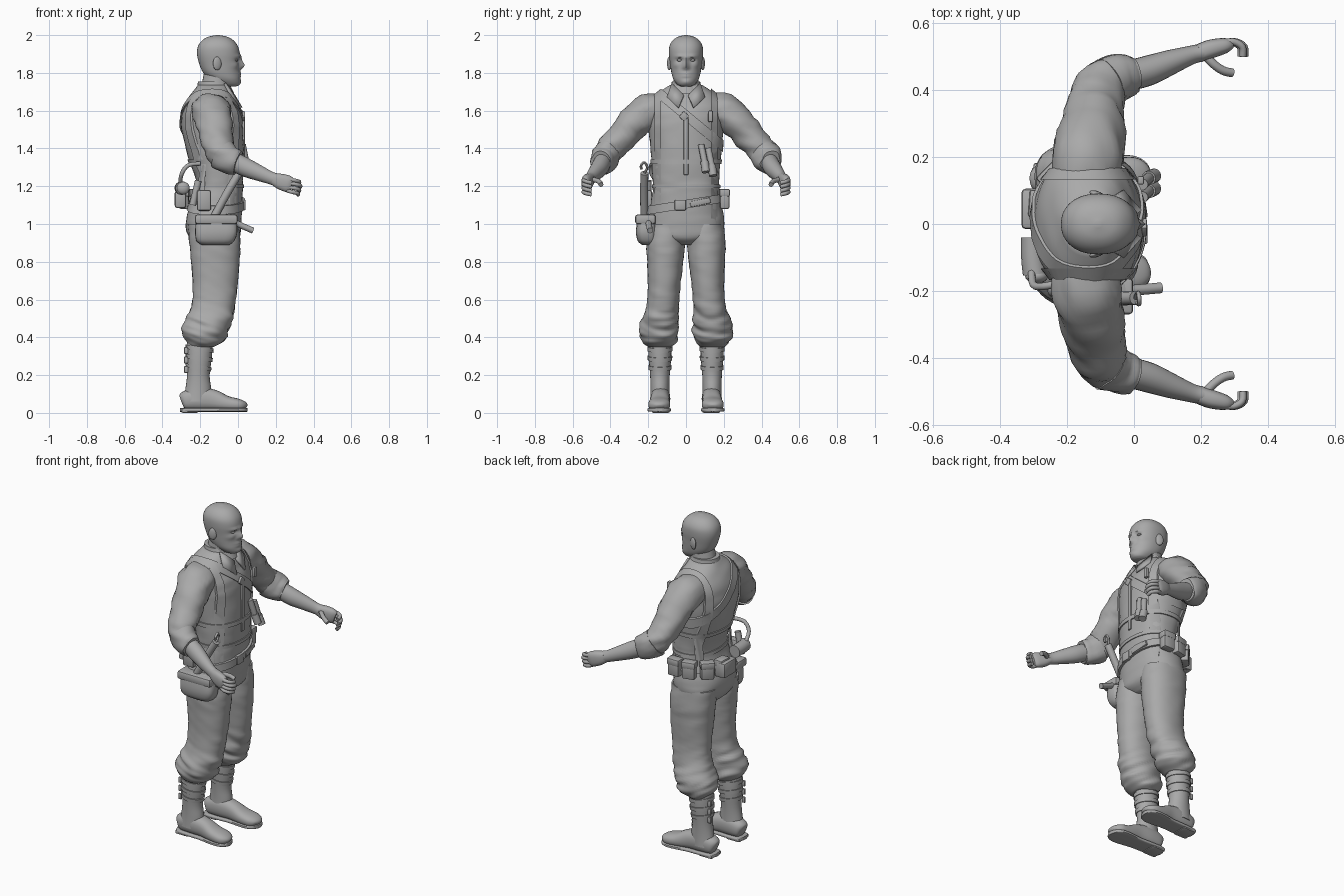
import bpy
import bmesh
import math
from mathutils import Vector, Matrix, noise
from mathutils.bvhtree import BVHTree

if "Cube" in bpy.data.objects:
    bpy.data.objects.remove(bpy.data.objects["Cube"], do_unlink=True)

GREY = (0.4, 0.4, 0.4, 1.0)
grey = bpy.data.materials.new("plain_grey")
grey.use_nodes = True
grey.diffuse_color = GREY
grey.node_tree.nodes["Principled BSDF"].inputs["Base Color"].default_value = GREY


def finish(name, bm, angle=45):
    """Turn a bmesh into a smooth shaded grey object."""
    bmesh.ops.recalc_face_normals(bm, faces=bm.faces)
    mesh = bpy.data.meshes.new(name)
    bm.to_mesh(mesh)
    bm.free()
    mesh.materials.append(grey)
    obj = bpy.data.objects.new(name, mesh)
    bpy.context.collection.objects.link(obj)
    bpy.ops.object.select_all(action="DESELECT")
    obj.select_set(True)
    bpy.context.view_layer.objects.active = obj
    bpy.ops.object.shade_smooth_by_angle(angle=math.radians(angle))
    return obj


def spline(rows, steps):
    """Catmull-Rom interpolation of rows of numbers."""
    out = []
    for i in range(len(rows) - 1):
        quad = [rows[max(i - 1, 0)], rows[i], rows[i + 1], rows[min(i + 2, len(rows) - 1)]]
        for k in range(steps):
            t = k / steps
            out.append([b + 0.5 * t * (c - a + t * (2 * a - 5 * b + 4 * c - d + t * (3 * (b - c) + d - a)))
                        for a, b, c, d in zip(*quad)])
    out.append(list(rows[-1]))
    return out


def loft(name, rows, upright=False, seg=24, steps=4, power=2.0, fold=None, sculpt=None):
    """Skin superellipse rings given as (x, y, z, half width, half depth)."""
    rings = spline(rows, steps)
    centres = [Vector(r[:3]) for r in rings]
    bm = bmesh.new()
    loops = []
    for i, (c, r) in enumerate(zip(centres, rings)):
        u, v = Vector((1, 0, 0)), Vector((0, 1, 0))
        if not upright:
            t = (centres[min(i + 1, len(rings) - 1)] - centres[max(i - 1, 0)]).normalized()
            u = t.cross(Vector((0, 0, 1))).normalized()
            v = u.cross(t)
        loop = []
        for k in range(seg):
            a = math.tau * k / seg
            cu, cv = math.cos(a), math.sin(a)
            p = c + u * r[3] * math.copysign(abs(cu) ** (2 / power), cu)
            p += v * r[4] * math.copysign(abs(cv) ** (2 / power), cv)
            if fold:
                p += (p - c).normalized() * fold(p)
            if sculpt:
                p = sculpt(p)
            loop.append(bm.verts.new(p))
        loops.append(loop)
    for low, high in zip(loops, loops[1:]):
        for k in range(seg):
            n = (k + 1) % seg
            bm.faces.new((low[k], low[n], high[n], high[k]))
    bm.faces.new(loops[0])
    bm.faces.new(loops[-1])
    return finish(name, bm)


def tube(name, points, radius, seg=12, steps=4):
    return loft(name, [(*p, radius, radius) for p in points], seg=seg, steps=steps)


def box(name, centre, size, turn=0.0, tilt=0.0, bevel=0.01):
    bm = bmesh.new()
    bmesh.ops.create_cube(bm, size=1)
    bmesh.ops.scale(bm, vec=size, verts=bm.verts)
    bmesh.ops.bevel(bm, geom=bm.edges[:], offset=bevel, segments=2, affect="EDGES", profile=0.5)
    spin = Matrix.Rotation(turn, 4, "Z") @ Matrix.Rotation(tilt, 4, "X")
    bm.transform(Matrix.Translation(centre) @ spin)
    return finish(name, bm, 35)


def ball(name, centre, size, turn=0.0):
    bm = bmesh.new()
    bmesh.ops.create_uvsphere(bm, u_segments=20, v_segments=12, radius=1)
    bm.transform(Matrix.Translation(centre) @ Matrix.Rotation(turn, 4, "Z") @ Matrix.Diagonal((*size, 1)))
    return finish(name, bm)


def strap(name, body, centre, normal, width, thick=0.008, seg=64):
    """A band hugging the body where a tilted plane cuts it."""
    tree = BVHTree.FromPolygons([v.co for v in body.data.vertices], [p.vertices for p in body.data.polygons])
    n, c = Vector(normal).normalized(), Vector(centre)
    u = n.orthogonal().normalized()
    v = n.cross(u)
    bm = bmesh.new()
    loops = []
    for k in range(seg):
        a = math.tau * k / seg
        d = u * math.cos(a) + v * math.sin(a)
        loop = []
        for side, lift in ((-1, -0.01), (-1, thick), (1, thick), (1, -0.01)):
            o = c + n * side * width / 2
            hit = tree.ray_cast(o + d, -d)[0] or o
            loop.append(bm.verts.new(hit + d * lift))
        loops.append(loop)
    for k in range(seg):
        a, b = loops[k], loops[(k + 1) % seg]
        for j in range(4):
            bm.faces.new((a[j], a[(j + 1) % 4], b[(j + 1) % 4], b[j]))
    return finish(name, bm, 40)


def wrinkle(size):
    """Cloth creases running round a limb."""
    return lambda p: size * noise.noise(Vector((p.x * 9, p.y * 9, p.z * 28)))


def cuff_wrinkle(p):
    near = math.exp(-((p.z - 0.44) / 0.1) ** 2)
    return (0.004 + 0.014 * near) * noise.noise(Vector((p.x * 9, p.y * 9 + 3, p.z * 30 + p.x * 12)))


# Torso with the seat of the trousers
torso = loft("torso", [(x, 0, z, a, b) for x, z, a, b in (
    (-.125, .89, .09, .08), (-.125, .93, .135, .175), (-.13, 1.0, .147, .203), (-.12, 1.08, .14, .193),
    (-.1, 1.18, .125, .176), (-.1, 1.25, .127, .176), (-.118, 1.36, .148, .185), (-.135, 1.5, .163, .198),
    (-.14, 1.58, .158, .203), (-.143, 1.64, .136, .195), (-.14, 1.69, .108, .155), (-.13, 1.735, .08, .085))],
    upright=True, seg=48, power=2.3, fold=wrinkle(.005))

# Vest edges, harness straps and belt
strap("vest_hem", torso, (-.1, 0, 1.2), (0, 0, 1), .02, .006)
strap("chest_band", torso, (-.11, 0, 1.33), (0, 0, 1), .025, .007)
strap("cross_strap", torso, (-.13, .03, 1.55), (0, .62, .75), .05, .009)
strap("belt", torso, (-.11, 0, 1.105), (0, -.16, 1), .045, .014)
for s in (-1, 1):
    strap("vest_shoulder_edge", torso, (-.135, s * .15, 1.5), (0, 1, 0), .035, .012)
box("belt_buckle", (.03, -.03, 1.1), (.02, .06, .055), bevel=.005)
box("belt_tongue", (.025, .075, 1.115), (.016, .11, .03), turn=.15, tilt=.2, bevel=.004)
box("vest_placket", (.03, 0, 1.41), (.012, .025, .3), bevel=.003)

# Neck, shirt collar
loft("neck", [(-.135, 0, 1.64, .085, .085), (-.12, 0, 1.72, .077, .07), (-.1, 0, 1.8, .08, .066)], upright=True)
loft("shirt_collar", [(-.125, 0, 1.69, .105, .1), (-.128, 0, 1.73, .088, .08), (-.132, 0, 1.755, .08, .075)],
     upright=True, steps=2)
for s in (-1, 1):
    bm = bmesh.new()
    corners = ((-.07, .075, 1.745), (-.02, .012, 1.68), (.018, .04, 1.615), (-.035, .1, 1.67))
    bm.faces.new([bm.verts.new((x, s * y, z)) for x, y, z in corners])
    flap = finish("collar_flap", bm)
    solid = flap.modifiers.new("thickness", "SOLIDIFY")
    solid.thickness, solid.offset = .012, 0

# Head, with the face raised and hollowed by soft bumps (y, z, spread y, spread z, push)
FACE = [(0, 1.838, .013, .02, .026), (0, 1.868, .01, .025, .012), (0, 1.797, .028, .007, .006),
        (0, 1.782, .025, .006, .005), (0, 1.752, .026, .014, .008), (0, 1.79, .05, .03, .006)]
for s in (-1, 1):
    FACE += [(s * .033, 1.887, .024, .008, .008), (s * .034, 1.867, .017, .009, -.012),
             (s * .014, 1.828, .008, .008, .006), (s * .055, 1.84, .018, .014, .006)]


def face(p):
    front = min(max((p.x + .08) / .05, 0), 1)
    push = sum(h * math.exp(-((p.y - y) / sy) ** 2 - ((p.z - z) / sz) ** 2) for y, z, sy, sz, h in FACE)
    return p + Vector((front * push, 0, 0))


loft("head", [(x, 0, z, a, b) for x, z, a, b in (
    (-.04, 1.728, .03, .025), (-.05, 1.738, .055, .045), (-.07, 1.765, .078, .066), (-.09, 1.8, .094, .077),
    (-.1, 1.85, .106, .084), (-.104, 1.9, .113, .09), (-.106, 1.94, .106, .088), (-.107, 1.97, .085, .072),
    (-.107, 1.99, .054, .045), (-.107, 2.0, .008, .008))], upright=True, seg=64, steps=6, power=2.2, sculpt=face)
for s in (-1, 1):
    ball("ear", (-.11, s * .088, 1.85), (.024, .01, .036), turn=-s * .35)
    ball("eye", (-.011, s * .034, 1.867), (.012, .014, .007))

for s in (-1, 1):
    # Sleeve, rolled cuff and forearm
    loft("sleeve", [(x, s * y, z, a, b) for x, y, z, a, b in (
        (-.15, .11, 1.61, .09, .085), (-.14, .2, 1.595, .106, .097), (-.125, .28, 1.53, .096, .087),
        (-.115, .35, 1.45, .086, .08), (-.095, .41, 1.385, .075, .075), (-.05, .435, 1.345, .06, .07),
        (0, .45, 1.325, .054, .062))], seg=32, fold=wrinkle(.012))
    loft("rolled_cuff", [(-.085, s * .418, 1.37, .076, .08), (-.05, s * .436, 1.343, .07, .08),
                         (-.015, s * .446, 1.33, .062, .07), (0, s * .45, 1.325, .052, .06)],
         fold=wrinkle(.01), steps=3)
    loft("forearm", [(x, s * y, z, a, b) for x, y, z, a, b in (
        (-.04, .435, 1.34, .045, .05), (.04, .456, 1.3, .045, .05), (.11, .482, 1.27, .037, .042),
        (.17, .503, 1.245, .028, .034), (.2, .51, 1.235, .027, .034))])
    # Hand with curled fingers
    loft("palm", [(.19, s * .508, 1.238, .026, .032), (.225, s * .52, 1.225, .028, .042),
                  (.265, s * .53, 1.212, .024, .044), (.285, s * .534, 1.205, .015, .035)], power=2.5)
    for i in range(4):
        z, reach = 1.24 - .021 * i, .006 * abs(i - 1)
        tube("finger", [(.26, s * .535, z), (.3 - reach, s * .543, z - .008), (.328 - reach, s * .528, z - .015),
                        (.33 - reach, s * .5, z - .022)], .0105, seg=10)
    tube("thumb", [(.205, s * .51, 1.235), (.235, s * .478, 1.232), (.265, s * .457, 1.222),
                   (.293, s * .45, 1.208)], .013, seg=10)

    # Trouser leg gathered above the boot
    loft("trouser_leg", [(x, s * y, z, a, b) for x, y, z, a, b in (
        (-.13, .1, 1.0, .135, .1), (-.123, .107, .9, .135, .102), (-.12, .11, .8, .128, .096),
        (-.122, .117, .65, .117, .085), (-.135, .126, .55, .115, .088), (-.16, .138, .48, .124, .1),
        (-.175, .143, .42, .12, .104), (-.175, .143, .375, .092, .086), (-.19, .14, .35, .062, .06))],
        upright=True, seg=40, steps=6, power=2.2, fold=cuff_wrinkle)
    # Boot
    shaft = loft("boot_shaft", [(x, s * .138, z, a, b) for x, z, a, b in (
        (-.2, .42, .07, .062), (-.205, .3, .067, .06), (-.21, .2, .06, .052), (-.21, .13, .068, .05),
        (-.215, .06, .075, .052))], upright=True)
    loft("boot_foot", [(x, s * y, z, a, b) for x, y, z, a, b in (
        (-.298, .132, .06, .025, .035), (-.28, .133, .065, .045, .05), (-.21, .135, .075, .052, .062),
        (-.13, .137, .068, .05, .055), (-.06, .14, .05, .056, .04), (0, .142, .042, .057, .033),
        (.032, .141, .036, .04, .024), (.043, .14, .03, .015, .012))], power=2.4)
    loft("boot_sole", [(x, s * y, .016, a, .01) for x, y, a in (
        (-.307, .132, .02), (-.285, .133, .048), (-.21, .135, .052), (-.13, .138, .052),
        (-.05, .141, .062), (0, .142, .061), (.035, .141, .042), (.048, .14, .015))], power=5)
    box("boot_heel", (-.255, s * .134, .012), (.09, .096, .024), bevel=.008)
    for z in (.34, .29, .24):
        strap("boot_strap", shaft, (-.205, s * .138, z), (.15, 0, 1), .022, .006, seg=24)
        box("strap_end", (-.275, s * .165, z - .01), (.02, .012, .035), bevel=.003)

# Large hip bag with flap on the right side
loft("hip_bag", [(-.12, -.2, .888, .07, .03), (-.12, -.205, .91, .1, .05), (-.115, -.21, .96, .112, .055),
                 (-.115, -.205, 1.03, .105, .05), (-.115, -.2, 1.05, .09, .04)], upright=True, power=3.5)
box("hip_bag_flap", (-.115, -.215, 1.025), (.225, .108, .05), bevel=.012)
box("side_pouch", (-.18, -.205, 1.125), (.075, .05, .11), bevel=.012)

# Tools hanging at the right hip
tube("tool_shaft", [(.005, -.22, 1.27), (-.06, -.222, 1.16), (-.125, -.22, 1.04)], .021)
tube("tool_hook", [(.005, -.22, 1.27), (.012, -.205, 1.3), (.015, -.22, 1.325), (.015, -.238, 1.31),
                   (.01, -.235, 1.29)], .007, seg=8)
tube("baton", [(-.07, -.2, 1.04), (0, -.197, 1.0), (.08, -.19, .965)], .016)
tube("short_rod", [(-.21, -.2, 1.23), (-.24, -.2, 1.1)], .018)

# Two torches on the left of the chest
for y, z in ((.08, 1.42), (.118, 1.4)):
    tube("torch_body", [(.025, y, z), (.045, y + .02, z - .1)], .017)
    tube("torch_head", [(.043, y + .018, z - .09), (.06, y + .026, z - .145)], .022)
box("chest_clip", (.02, .13, 1.57), (.02, .025, .06), bevel=.005)
box("chest_strap_buckle", (.03, -.01, 1.57), (.016, .04, .04), tilt=-.7, bevel=.004)

# Pouches round the left and back of the belt
for x, y, turn in ((-.07, .205, 0), (-.16, .195, .25), (-.245, .145, .8), (-.285, .06, 1.5)):
    box("belt_pouch", (x, y, 1.13), (.075, .05, .1), turn=turn, bevel=.01)
    box("pouch_flap", (x, y, 1.165), (.081, .056, .04), turn=turn, bevel=.008)
box("back_pouch", (-.305, .045, 1.13), (.06, .12, .09), bevel=.012)

# Flask and carrying loop at the back right
tube("flask", [(-.295, -.15, 1.19), (-.3, -.1, 1.19), (-.3, -.04, 1.19)], .036, seg=16)
ball("flask_cap", (-.29, -.155, 1.19), (.034, .022, .034))
tube("carrying_loop", [(-.2, -.17, 1.32), (-.265, -.185, 1.31), (-.3, -.18, 1.26), (-.305, -.13, 1.2)], .011)
